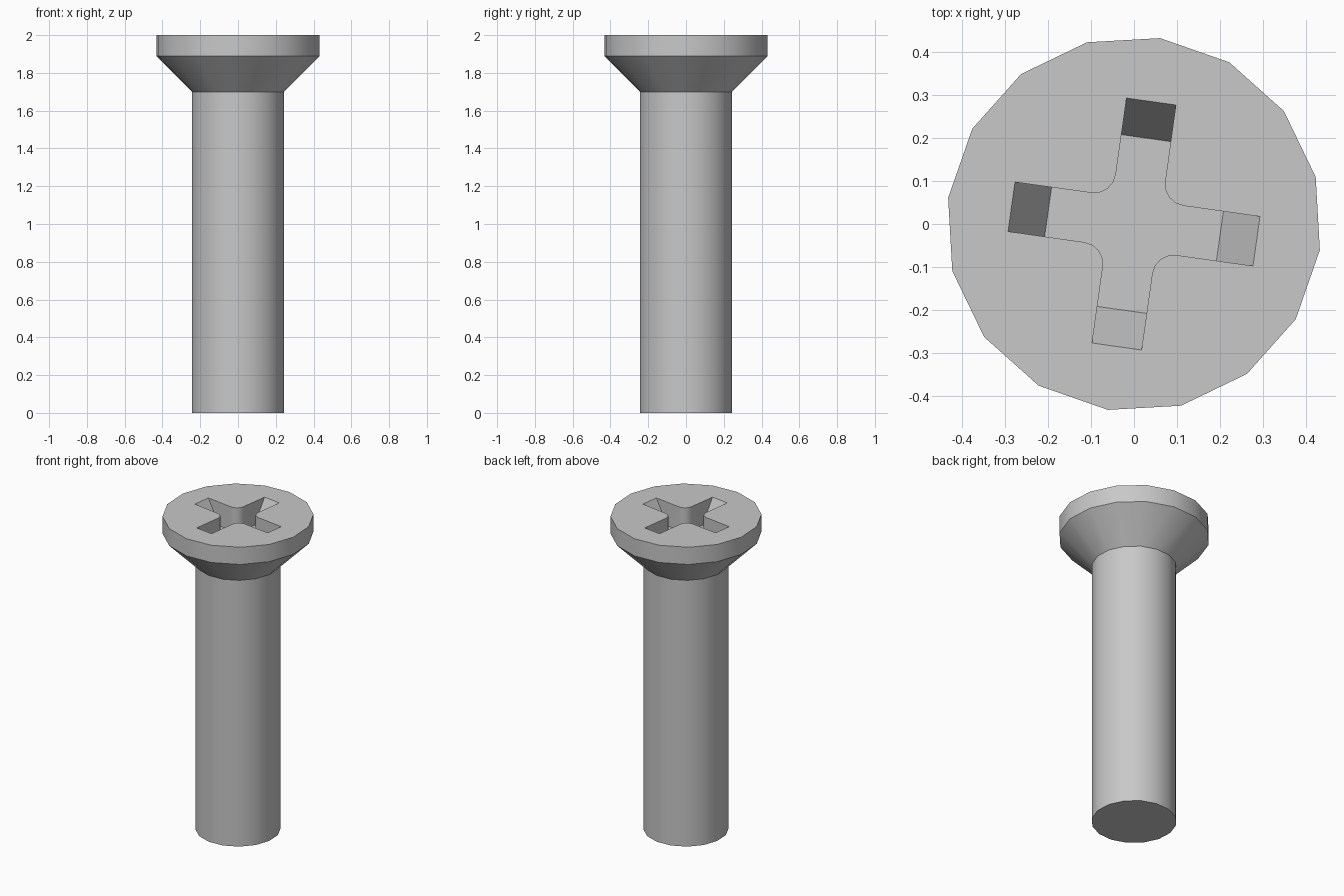
import bpy, bmesh
from math import cos, sin, pi, radians

cube = bpy.data.objects.get("Cube")
if cube:
    bpy.data.objects.remove(cube, do_unlink=True)

SIDES = 16
TURN = radians(-8)      # whole screw is turned slightly about its axis
TOP = 2.0

steel = bpy.data.materials.new("grey_steel")
steel.use_nodes = True
grey = (0.58, 0.58, 0.58, 1)
steel.diffuse_color = grey
steel.node_tree.nodes["Principled BSDF"].inputs["Base Color"].default_value = grey


def stack_rings(name, rings):
    """Skin a closed solid through rings of equal point count, bottom to top."""
    bm = bmesh.new()
    loops = [[bm.verts.new(p) for p in ring] for ring in rings]
    n = len(loops[0])
    for low, high in zip(loops, loops[1:]):
        for i in range(n):
            j = (i + 1) % n
            bm.faces.new((low[i], low[j], high[j], high[i]))
    bm.faces.new(loops[0][::-1])
    bm.faces.new(loops[-1])
    bmesh.ops.recalc_face_normals(bm, faces=bm.faces)
    mesh = bpy.data.meshes.new(name)
    bm.to_mesh(mesh)
    bm.free()
    mesh.materials.append(steel)
    obj = bpy.data.objects.new(name, mesh)
    bpy.context.collection.objects.link(obj)
    return obj


def circle(radius, z):
    angles = [TURN + 2 * pi * i / SIDES for i in range(SIDES)]
    return [(radius * cos(a), radius * sin(a), z) for a in angles]


def cross(reach, z, half=0.058, fillet=0.05, steps=4):
    """Plus-shaped outline with rounded inner corners."""
    points = []
    for arm in range(4):
        local = [(reach, -half), (reach, half)]
        c = half + fillet
        for s in range(steps + 1):
            a = -pi / 2 - s * pi / 2 / steps
            local.append((c + fillet * cos(a), c + fillet * sin(a)))
        t = TURN + arm * pi / 2
        points += [(x * cos(t) - y * sin(t), x * sin(t) + y * cos(t), z)
                   for x, y in local]
    return points


# Shaft and countersunk head
screw = stack_rings("screw_body", [circle(r, z) for r, z in
                    ((0.247, 0), (0.247, 1.7), (0.437, 1.89), (0.437, TOP))])

# Cross recess with sloping arm ends
depth, floor_reach, top_reach, over = 0.15, 0.202, 0.288, 0.05
slope = (top_reach - floor_reach) / depth
cutter = stack_rings("recess_cutter", [
    cross(floor_reach, TOP - depth),
    cross(top_reach + slope * over, TOP + over)])
cutter.hide_render = True

cut = screw.modifiers.new("cross_recess", "BOOLEAN")
cut.operation = "DIFFERENCE"
cut.solver = "EXACT"
cut.object = cutter

for other in bpy.context.selected_objects:
    other.select_set(False)
bpy.context.view_layer.objects.active = screw
screw.select_set(True)
bpy.ops.object.modifier_apply(modifier=cut.name)
bpy.data.objects.remove(cutter, do_unlink=True)
bpy.ops.object.shade_smooth_by_angle(angle=radians(30))
